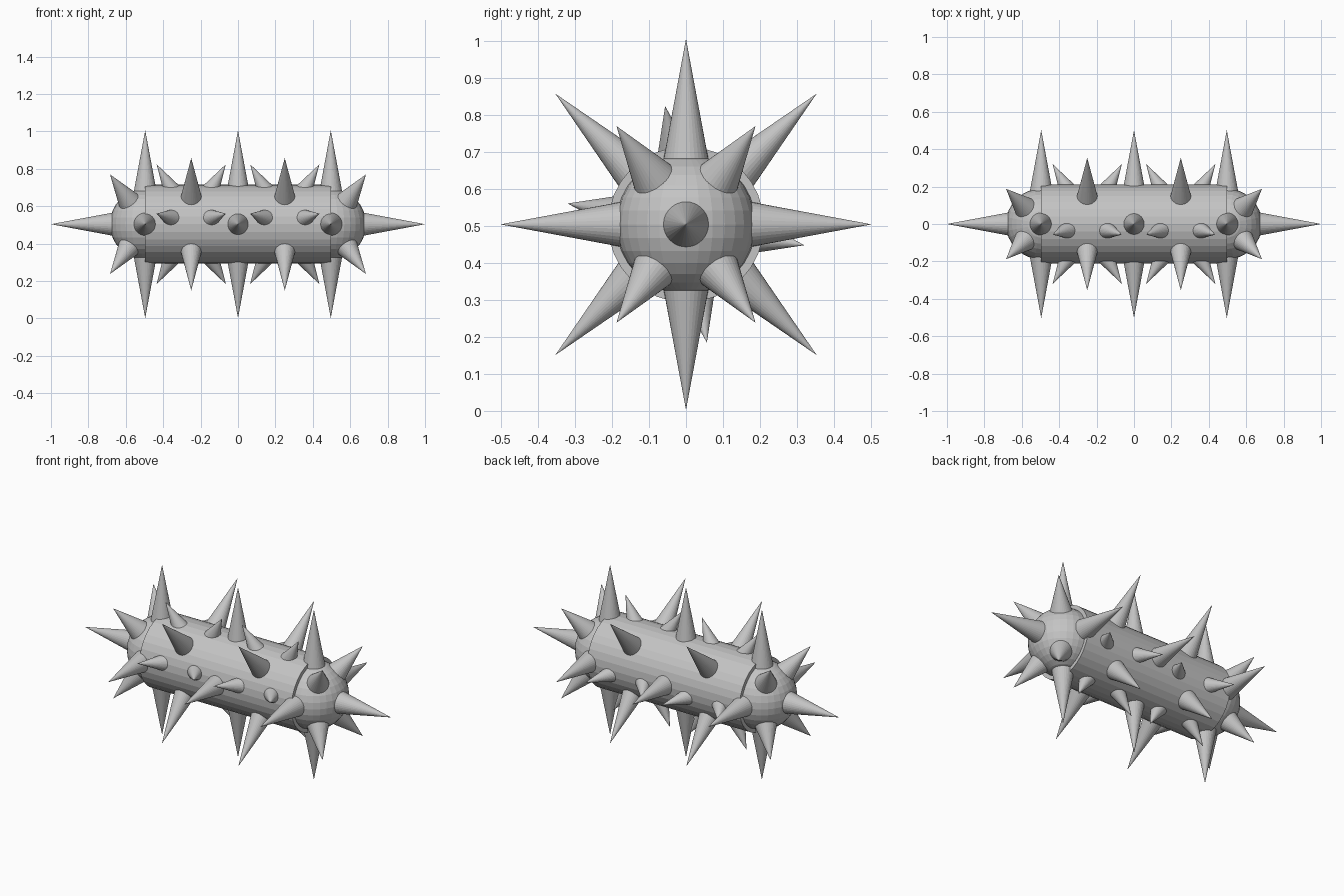
import bpy
import math
from mathutils import Vector

if "Cube" in bpy.data.objects:
    bpy.data.objects.remove(bpy.data.objects["Cube"])

CZ = 0.504        # height of the body axis
END = 0.496       # half length of the barrel
BURY = 0.15       # how far from the axis the spike bases sit

grey = bpy.data.materials.new("grey metal")
grey.diffuse_color = (0.55, 0.55, 0.55, 1)
grey.use_nodes = True
grey.node_tree.nodes["Principled BSDF"].inputs["Base Color"].default_value = grey.diffuse_color


def finish(name):
    ob = bpy.context.object
    ob.name = name
    ob.data.materials.append(grey)
    return ob


def spike(name, tip, direction, length, radius):
    """Cone whose point is at tip, pointing along direction."""
    d = Vector(direction).normalized()
    centre = Vector(tip) - d * length / 2 + Vector((0, 0, CZ))
    bpy.ops.mesh.primitive_cone_add(
        vertices=32, radius1=radius, radius2=0, depth=length, location=centre,
        rotation=d.to_track_quat('Z', 'Y').to_euler())
    return finish(name)


def radial(deg):
    a = math.radians(deg)
    return Vector((0, math.cos(a), math.sin(a)))


# barrel
bpy.ops.mesh.primitive_cylinder_add(vertices=32, radius=0.211, depth=2 * END,
                                    location=(0, 0, CZ),
                                    rotation=(0, math.pi / 2, 0))
finish("barrel")

# rounded ends with their spikes
for s in (-1, 1):
    bpy.ops.mesh.primitive_uv_sphere_add(segments=32, ring_count=16,
                                         radius=0.189, location=(s * END, 0, CZ))
    finish("end_ball")
    spike("end_spike", (s, 0, 0), (s, 0, 0), 0.34, 0.0635)
    for sy in (-1, 1):
        for sz in (-1, 1):
            d = Vector((s * 0.5, sy * 0.5, sz * math.sqrt(0.5)))
            spike("end_diagonal_spike", Vector((s * END, 0, 0)) + d * 0.376,
                  d, 0.205, 0.061)

# long spikes: upright crosses at the ends and middle
for x in (-END, 0, END):
    for k in range(4):
        d = radial(90 * k)
        spike("long_spike", Vector((x, 0, 0)) + d * 0.502, d,
              0.502 - BURY, 0.0655)

# long spikes: diagonal crosses between them, each flanked by short leaning spikes
for x in (-0.25, 0.25):
    for k in range(4):
        d = radial(45 + 90 * k)
        spike("diagonal_spike", Vector((x, 0, 0)) + d * 0.5, d,
              0.5 - BURY, 0.0655)
    for angle in (100, 170, 280, 350):
        for s in (-1, 1):
            r = radial(angle)
            lean = math.radians(30)
            d = r * math.cos(lean) + Vector((s * math.sin(lean), 0, 0))
            spike("short_spike", Vector((x + s * 0.185, 0, 0)) + r * 0.325,
                  d, 0.2, 0.058)
